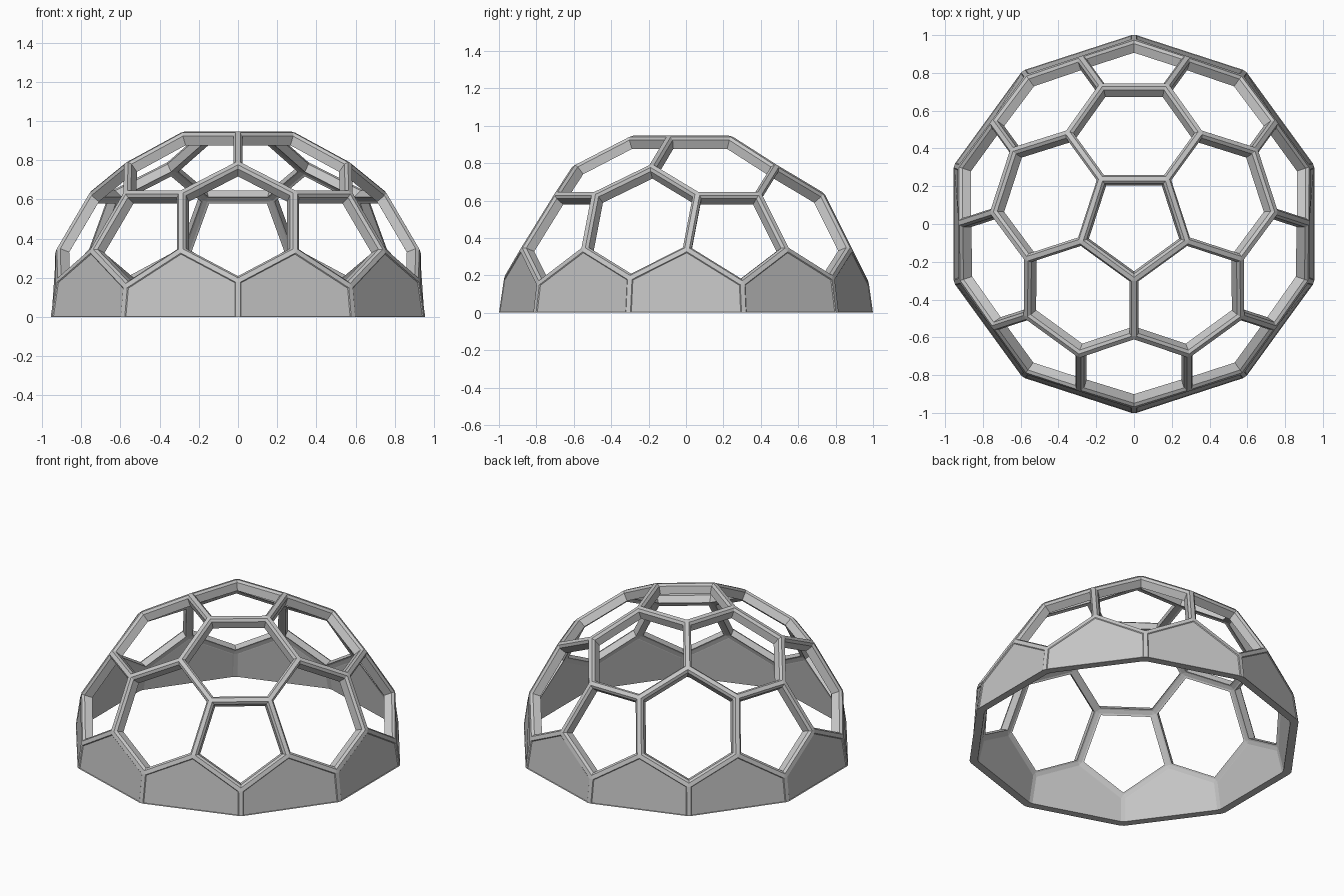
import bpy, bmesh, math
from mathutils import Matrix, Vector

cube = bpy.data.objects.get("Cube")
if cube:
    bpy.data.objects.remove(cube)

NODE_RADIUS = 0.993   # strut joints
BASE_RADIUS = 1.004   # corners on the ground
STRIP = 0.013         # half width of the flat top of a strut
CHAMFER = 0.012       # width of the sloped shoulder
STRUT_DEPTH = 0.062
BASE_DEPTH = 0.05


def geodesic_cells():
    """Hexagon and pentagon cells: the dual of a subdivided icosahedron."""
    ico = bmesh.new()
    bmesh.ops.create_icosphere(ico, subdivisions=2, radius=1,
                               matrix=Matrix.Rotation(math.radians(18), 4, 'Z'))
    cells = bmesh.new()
    nodes = {f: cells.verts.new(f.calc_center_median().normalized() * NODE_RADIUS)
             for f in ico.faces}
    for v in ico.verts:
        axis = v.co.normalized()
        u = axis.orthogonal().normalized()
        w = axis.cross(u)
        ring = sorted((nodes[f] for f in v.link_faces),
                      key=lambda n: math.atan2(n.co.dot(w), n.co.dot(u)))
        cells.faces.new(ring)
    ico.free()
    return cells


bm = geodesic_cells()

# Cut at the ground and set the base corners
bmesh.ops.bisect_plane(bm, geom=bm.verts[:] + bm.edges[:] + bm.faces[:], dist=1e-5,
                       plane_co=(0, 0, 0), plane_no=(0, 0, 1), clear_inner=True)
for v in bm.verts:
    if v.co.z < 0.01:
        v.co = Vector((v.co.x, v.co.y, 0)).normalized() * BASE_RADIUS

# Flat strut tops along every cell edge
bmesh.ops.bevel(bm, geom=[e for e in bm.edges if not e.is_boundary], offset=STRIP,
                offset_type='OFFSET', segments=1, affect='EDGES', profile=0.5)

# Sloped shoulders, then open every cell above the base wall
cells = [f for f in bm.faces if f.calc_area() > 0.05]
walls = [f for f in cells if min(v.co.z for v in f.verts) < 0.01]
openings = [f for f in cells if f not in walls]
bmesh.ops.inset_individual(bm, faces=openings, thickness=CHAMFER, use_even_offset=True)
bmesh.ops.inset_individual(bm, faces=walls, thickness=0.004, use_even_offset=True)
rims = {v: 0.988 for f in openings for v in f.verts}
rims.update({v: 0.996 for f in walls for v in f.verts})
bmesh.ops.delete(bm, geom=openings, context='FACES_ONLY')

# Inner shell, pulled towards the centre, a little thinner at the ground
shell = bmesh.ops.extrude_face_region(bm, geom=bm.faces[:], use_keep_orig=True)
for item in shell["geom"]:
    if isinstance(item, bmesh.types.BMVert):
        item.co *= 1 - (BASE_DEPTH if item.co.z < 0.01 else STRUT_DEPTH)
for v, factor in rims.items():
    v.co *= factor
bmesh.ops.recalc_face_normals(bm, faces=bm.faces[:])

mesh = bpy.data.meshes.new("dome_frame")
bm.to_mesh(mesh)
bm.free()
dome = bpy.data.objects.new("dome_frame", mesh)
bpy.context.collection.objects.link(dome)

# Single grey finish
grey = bpy.data.materials.new("light_grey")
grey.use_nodes = True
grey.diffuse_color = (0.56, 0.56, 0.56, 1)
grey.node_tree.nodes["Principled BSDF"].inputs["Base Color"].default_value = (0.56, 0.56, 0.56, 1)
mesh.materials.append(grey)
